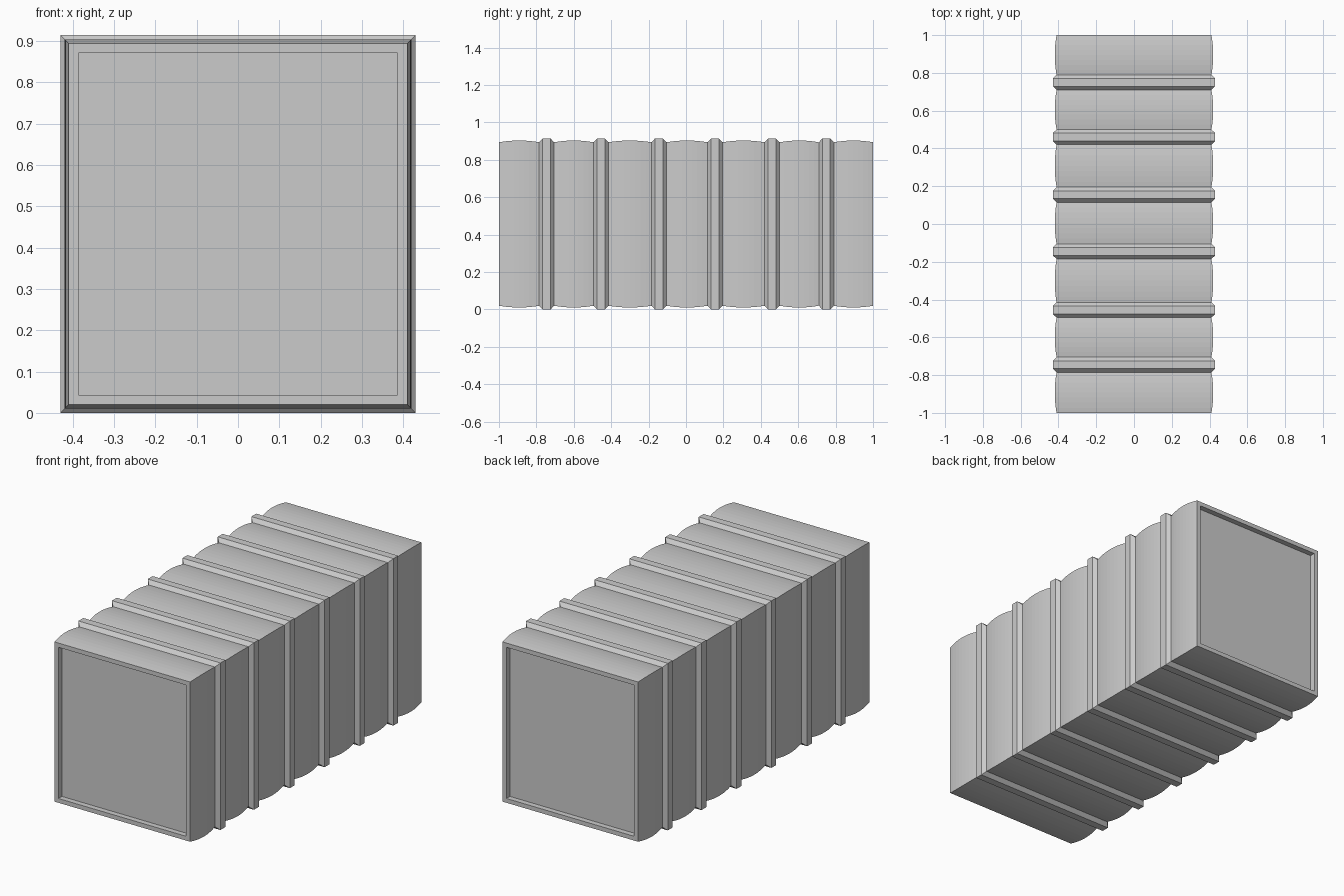
import bpy, bmesh, math

cube = bpy.data.objects.get("Cube")
if cube:
    bpy.data.objects.remove(cube, do_unlink=True)

HALF_W, HALF_H = 0.43, 0.457      # outer half width and half height, at the ribs
RIBS = [-0.745, -0.455, -0.145, 0.155, 0.46, 0.75]
RIB_HALF, RIB_FLAT = 0.04, 0.021
VALLEY, CREST = 0.02, 0.0105      # inset of the body at its joints and bulges

grey = bpy.data.materials.new("plain_grey")
grey.use_nodes = True
colour = (0.6, 0.6, 0.6, 1)
grey.diffuse_color = colour
grey.node_tree.nodes["Principled BSDF"].inputs["Base Color"].default_value = colour


def loft(name, profile, capped):
    """Join rectangular rings given as (y, inset) along the length."""
    bm = bmesh.new()
    rings = []
    for y, inset in profile:
        w, h = HALF_W - inset, HALF_H - inset
        rings.append([bm.verts.new((sx * w, y, HALF_H + sz * h))
                      for sx, sz in ((-1, -1), (1, -1), (1, 1), (-1, 1))])
    for a, b in zip(rings, rings[1:]):
        for i in range(4):
            j = (i + 1) % 4
            bm.faces.new((a[i], a[j], b[j], b[i]))
    if capped:
        bm.faces.new(rings[0][::-1])
        bm.faces.new(rings[-1])
    bmesh.ops.recalc_face_normals(bm, faces=bm.faces)
    mesh = bpy.data.meshes.new(name)
    bm.to_mesh(mesh)
    bm.free()
    mesh.materials.append(grey)
    obj = bpy.data.objects.new(name, mesh)
    bpy.context.collection.objects.link(obj)
    return obj


# Body: a bulge between each pair of ribs, and a framed recess at both ends
RECESS_INSET, RECESS_DEPTH, STEPS = 0.0435, 0.03, 8
starts = [-1] + [y + RIB_HALF for y in RIBS]
stops = [y - RIB_HALF for y in RIBS] + [1]
body = [(-1 + RECESS_DEPTH, RECESS_INSET + 0.011), (-1 + RECESS_DEPTH, RECESS_INSET),
        (-1, RECESS_INSET)]
for start, stop in zip(starts, stops):
    for i in range(STEPS + 1):
        t = i / STEPS
        bulge = 1 - (2 * t - 1) ** 2
        body.append((start + t * (stop - start), VALLEY + (CREST - VALLEY) * bulge))
body += [(1, RECESS_INSET), (1 - RECESS_DEPTH, RECESS_INSET)]
del body[0]
loft("ribbed_body", body, True)

# Ribs: chamfered bands around the body
for number, y in enumerate(RIBS, 1):
    loft(f"rib_{number}", [(y - RIB_HALF, VALLEY), (y - RIB_FLAT, 0),
                           (y + RIB_FLAT, 0), (y + RIB_HALF, VALLEY)], False)
